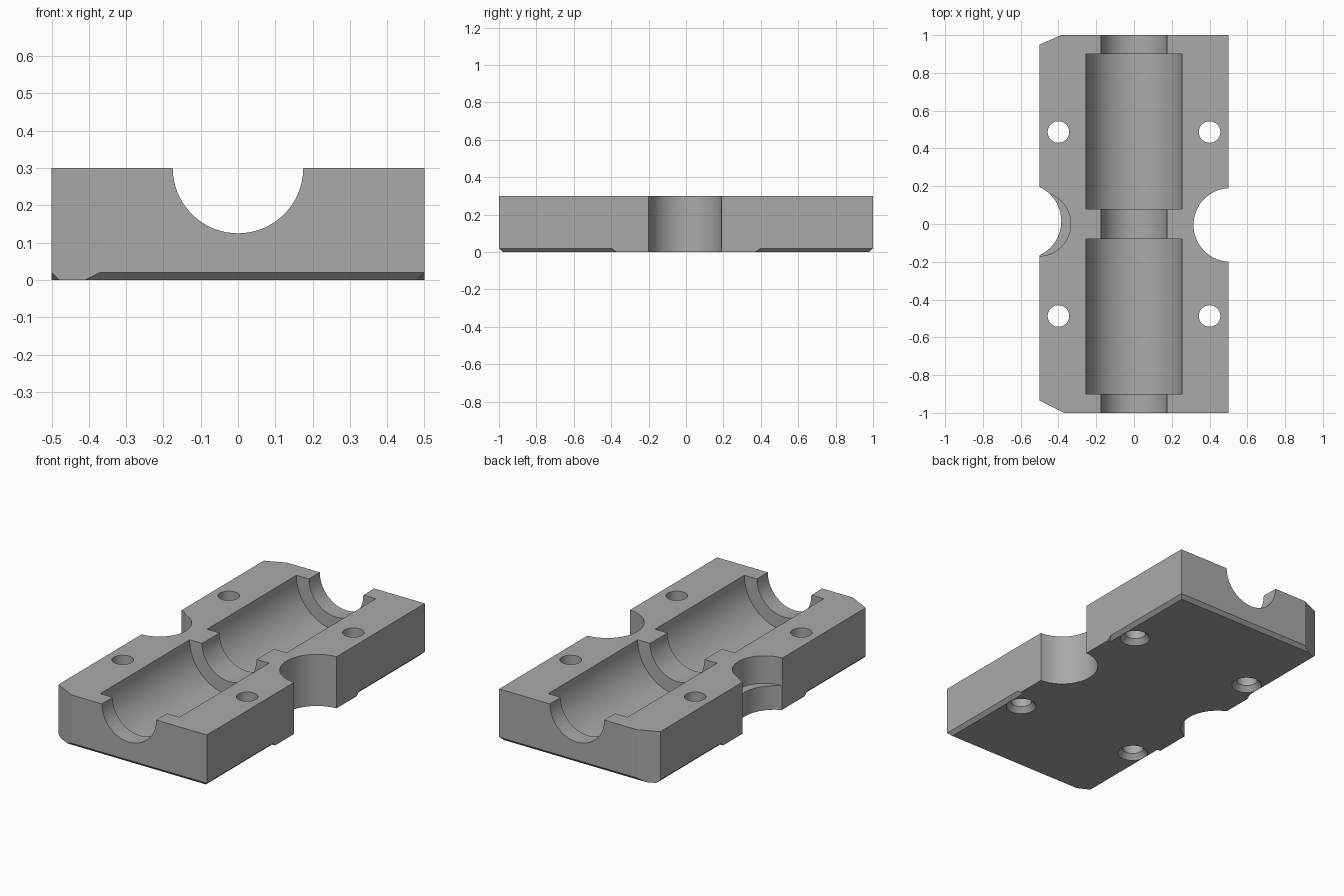
import bpy, bmesh, math
from mathutils import Matrix

if "Cube" in bpy.data.objects:
    bpy.data.objects.remove(bpy.data.objects["Cube"])

grey = bpy.data.materials.new("plain grey")
grey.use_nodes = True
colour = (0.4, 0.4, 0.4, 1)
grey.diffuse_color = colour
grey.node_tree.nodes["Principled BSDF"].inputs["Base Color"].default_value = colour

H = 0.3        # block height
BEVEL = 0.02   # bottom edge bevel


def finish(name, bm):
    bmesh.ops.recalc_face_normals(bm, faces=bm.faces)
    mesh = bpy.data.meshes.new(name)
    bm.to_mesh(mesh)
    bm.free()
    mesh.materials.append(grey)
    obj = bpy.data.objects.new(name, mesh)
    bpy.context.collection.objects.link(obj)
    return obj


def hull(name, points):
    bm = bmesh.new()
    for p in points:
        bm.verts.new(p)
    bmesh.ops.convex_hull(bm, input=bm.verts)
    return finish(name, bm)


def cylinder(name, centre, r, length, r_top=None, along_y=False):
    bm = bmesh.new()
    m = Matrix.Translation(centre)
    if along_y:
        m = m @ Matrix.Rotation(math.pi / 2, 4, "X")
    bmesh.ops.create_cone(bm, cap_ends=True, segments=64, radius1=r,
                          radius2=r if r_top is None else r_top,
                          depth=length, matrix=m)
    return finish(name, bm)


def cut(tool):
    tool.hide_render = True
    mod = block.modifiers.new(tool.name, "BOOLEAN")
    mod.operation = "DIFFERENCE"
    mod.solver = "EXACT"
    mod.object = tool
    bpy.context.view_layer.objects.active = block
    bpy.ops.object.modifier_apply(modifier=mod.name)
    bpy.data.objects.remove(tool)


# Block with two clipped corners
outline = [(0.5, -1), (0.5, 1), (-0.385, 1), (-0.5, 0.95), (-0.5, -0.935), (-0.37, -1)]
bm = bmesh.new()
base = bm.faces.new([bm.verts.new((x, y, 0)) for x, y in outline])
top = bmesh.ops.extrude_face_region(bm, geom=[base])["geom"]
bmesh.ops.translate(bm, vec=(0, 0, H), verts=[v for v in top if isinstance(v, bmesh.types.BMVert)])
block = finish("bearing_block", bm)

# Bottom bevels: full length at the ends, only the outer parts of the sides
for s in (-1, 1):
    hull("end_bevel", [(x, s * y, z) for x in (-0.6, 0.6)
                       for y, z in ((1.01, BEVEL + 0.01), (1 - BEVEL - 0.01, -0.01), (1.01, -0.01))])
    cut(bpy.data.objects["end_bevel"])
    for t in (-1, 1):
        near = [(0.51, 0.41, BEVEL + 0.01), (0.47, 0.36, -0.01), (0.51, 0.36, -0.01)]
        points = [(s * x, t * y, z) for x, y, z in near]
        points += [(s * x, t * 1.1, z) for x, y, z in near]
        cut(hull("side_bevel", points))

# Shaft channel and two wider bearing seats
cut(cylinder("shaft_channel", (0, 0, H), 0.175, 2.4, along_y=True))
for s in (-1, 1):
    cut(cylinder("bearing_seat", (0, s * 0.49, H), 0.255, 0.82, along_y=True))

# Side notches: a plain one, and a stepped one with a lower ledge
cut(cylinder("plain_notch", (0.51, -0.005, H / 2), 0.195, 0.5))
cut(cylinder("lower_notch", (-0.585, 0.015, H / 2), 0.2, 0.5))
cut(cylinder("upper_notch", (-0.505, 0, 0.34), 0.17, 0.4))

# Screw holes with countersinks underneath
for x in (-0.4, 0.4):
    for y in (-0.487, 0.487):
        cut(cylinder("screw_hole", (x, y, H / 2), 0.057, 0.5))
        cut(cylinder("countersink", (x, y, 0.01), 0.09, 0.04, r_top=0.057))

bpy.ops.object.select_all(action="DESELECT")
block.select_set(True)
bpy.context.view_layer.objects.active = block
bpy.ops.object.shade_smooth_by_angle(angle=math.radians(20))
